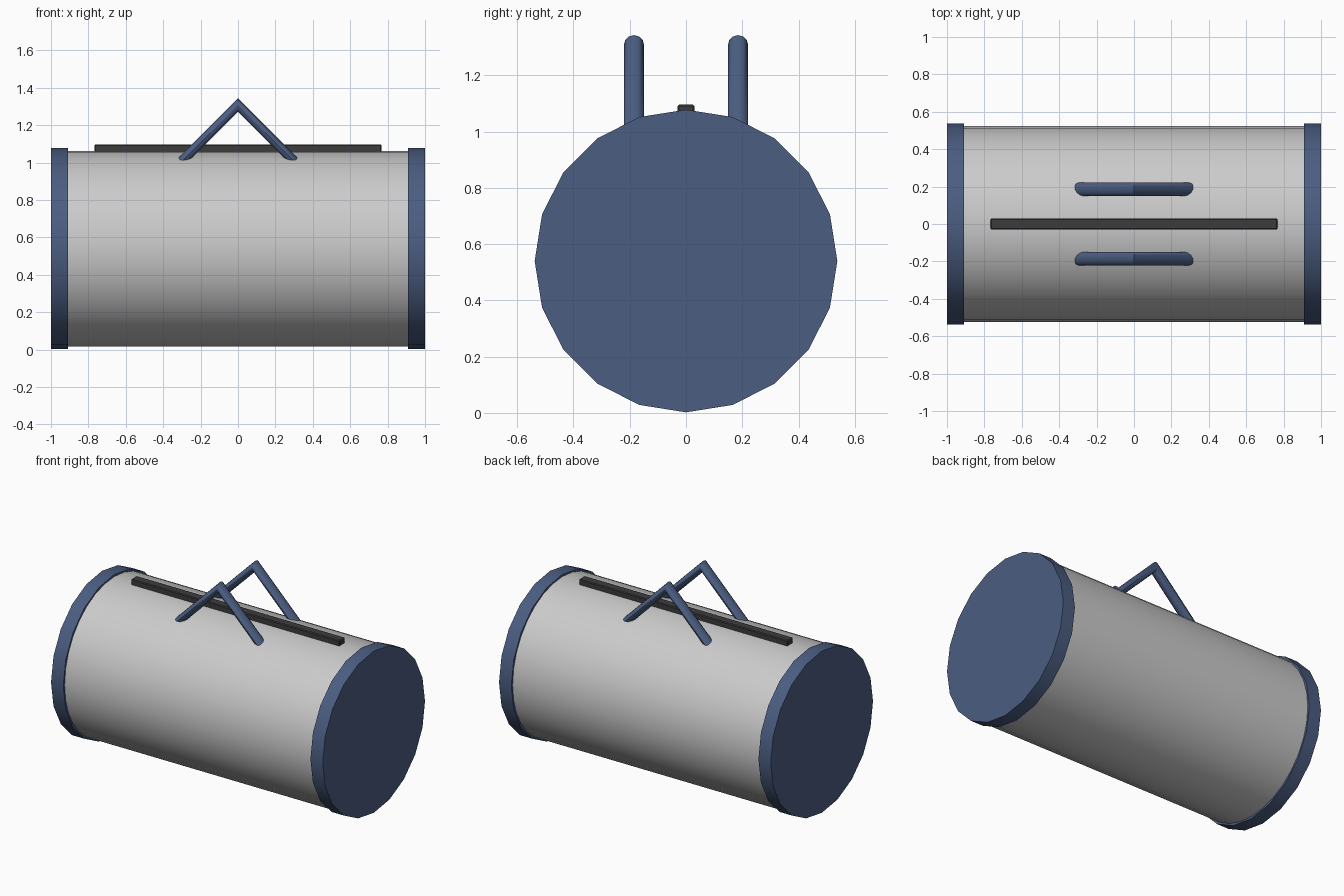
import bpy
import bmesh
from math import pi, sin, cos, radians
from mathutils import Matrix

if "Cube" in bpy.data.objects:
    bpy.data.objects.remove(bpy.data.objects["Cube"])

AXIS_Z = 0.54


def make_material(name, rgb):
    mat = bpy.data.materials.new(name)
    mat.use_nodes = True
    colour = (*rgb, 1)
    mat.diffuse_color = colour
    mat.node_tree.nodes["Principled BSDF"].inputs["Base Color"].default_value = colour
    return mat


grey = make_material("light grey fabric", (0.6, 0.6, 0.6))
blue = make_material("navy blue trim", (0.07, 0.11, 0.22))
dark = make_material("charcoal zip", (0.045, 0.045, 0.045))


def finish(bm, name, mat, smooth=True):
    bmesh.ops.recalc_face_normals(bm, faces=bm.faces)
    mesh = bpy.data.meshes.new(name)
    bm.to_mesh(mesh)
    bm.free()
    mesh.materials.append(mat)
    obj = bpy.data.objects.new(name, mesh)
    bpy.context.collection.objects.link(obj)
    if smooth:
        bpy.ops.object.select_all(action="DESELECT")
        obj.select_set(True)
        bpy.context.view_layer.objects.active = obj
        bpy.ops.object.shade_smooth_by_angle(angle=radians(35))
    return obj


def drum(name, mat, x, length, radius, sides):
    """Cylinder lying along x, with a corner pointing straight up."""
    bm = bmesh.new()
    place = Matrix.Translation((x, 0, AXIS_Z)) @ Matrix.Rotation(pi / 2, 4, "Y")
    bmesh.ops.create_cone(bm, cap_ends=True, segments=sides, radius1=radius,
                          radius2=radius, depth=length, matrix=place)
    return finish(bm, name, mat)


def handle(name, y, reach=0.3, thick=0.036, sides=12):
    """Peaked tube: level rings at the feet and an upright ring at the top."""
    bm = bmesh.new()
    rings = []
    for turn in (0, pi / 2, pi):
        ring = []
        for i in range(sides):
            a = 2 * pi * i / sides
            r = reach + thick * cos(a)
            ring.append(bm.verts.new((r * cos(turn), y + thick * sin(a),
                                      1.007 + r * sin(turn))))
        rings.append(ring)
    for low, high in zip(rings, rings[1:]):
        for i in range(sides):
            j = (i + 1) % sides
            bm.faces.new((low[i], low[j], high[j], high[i]))
    bm.faces.new(rings[0])
    bm.faces.new(rings[-1])
    return finish(bm, name, blue)


# Body and end caps
drum("bag_body", grey, 0, 1.84, 0.523, 32)
for side, sign in (("left", 1), ("right", -1)):
    drum(side + "_end_cap", blue, sign * 0.955, 0.09, 0.538, 20)

# Carry handles
handle("front_handle", -0.185)
handle("back_handle", 0.185)

# Zip strip along the top
bm = bmesh.new()
bmesh.ops.create_cube(bm, size=1, matrix=Matrix.Translation((0, 0, 1.073))
                      @ Matrix.Diagonal((1.536, 0.06, 0.046, 1)))
bmesh.ops.bevel(bm, geom=bm.edges[:], offset=0.005, segments=1, affect="EDGES")
finish(bm, "zip_strip", dark, smooth=False)
